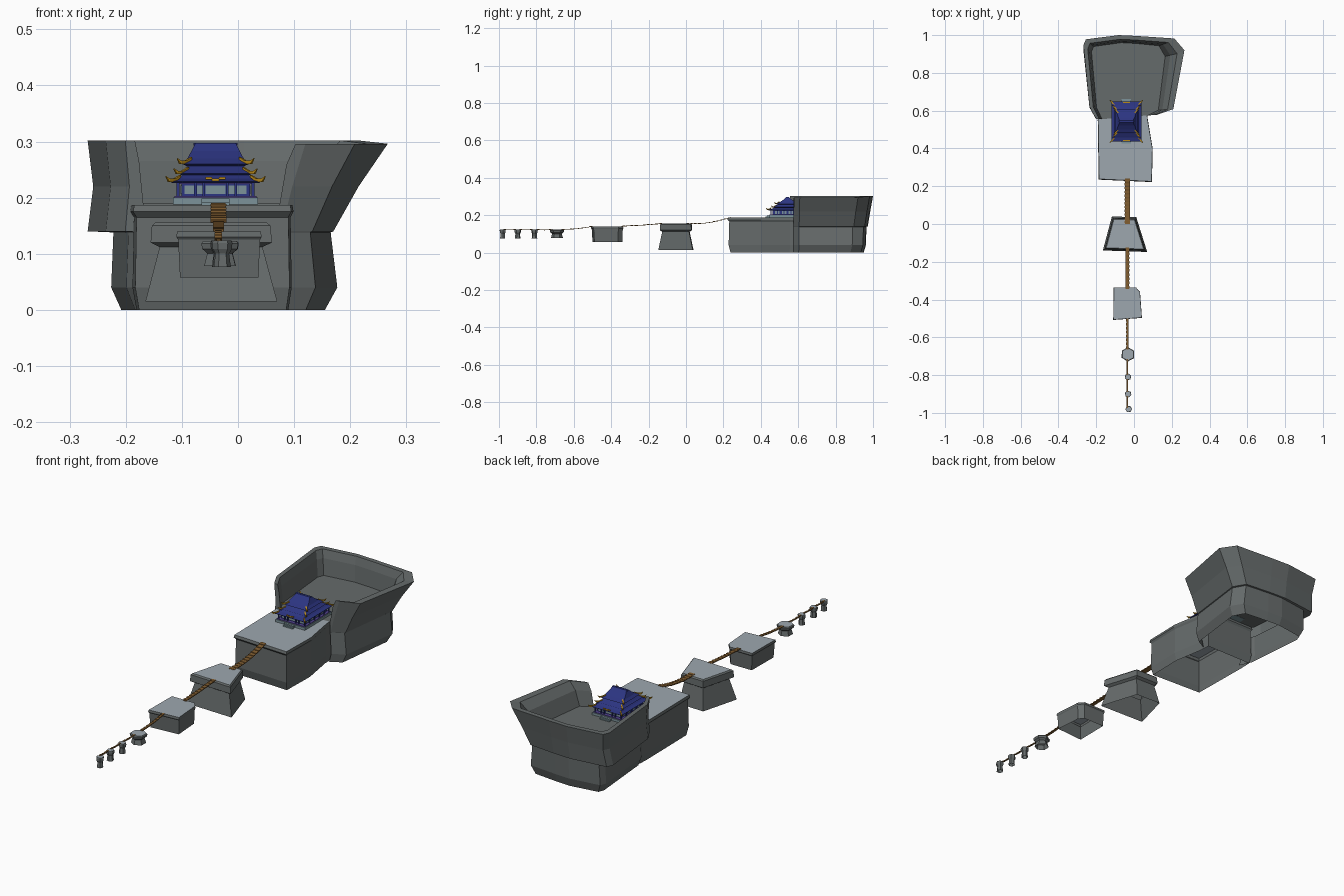
import bpy, bmesh, math
from mathutils import Vector

if "Cube" in bpy.data.objects:
    bpy.data.objects.remove(bpy.data.objects["Cube"])

def mat(name, c):
    m = bpy.data.materials.new(name)
    m.diffuse_color = (*c, 1)
    m.use_nodes = True
    m.node_tree.nodes["Principled BSDF"].inputs["Base Color"].default_value = m.diffuse_color
    return m

ROCK = mat("rock", (0.13, 0.145, 0.145))
TOP = mat("top_stone", (0.34, 0.39, 0.43))
NAVY = mat("navy", (0.025, 0.035, 0.22))
GOLD = mat("gold", (0.5, 0.26, 0.01))
PURPLE = mat("purple", (0.09, 0.06, 0.3))
STONE = mat("pale_stone", (0.2, 0.29, 0.32))
WOOD = mat("wood", (0.22, 0.11, 0.03))

def finish(name, bm, *mats):
    bmesh.ops.recalc_face_normals(bm, faces=bm.faces)
    me = bpy.data.meshes.new(name)
    bm.to_mesh(me)
    bm.free()
    for m in mats:
        me.materials.append(m)
    ob = bpy.data.objects.new(name, me)
    bpy.context.collection.objects.link(ob)
    return ob

def loft(bm, rings, closed=True):
    vs = [[bm.verts.new(p) for p in r] for r in rings]
    n = len(vs[0])
    for a, b in zip(vs, vs[1:]):
        for i in range(n if closed else n - 1):
            j = (i + 1) % n
            bm.faces.new((a[i], a[j], b[j], b[i]))
    return vs

def rock(name, outline, levels):
    # flat-topped rock, hollow below; levels are (scale, z) from the bottom up
    cx = sum(p[0] for p in outline) / len(outline)
    cy = sum(p[1] for p in outline) / len(outline)
    bm = bmesh.new()
    vs = loft(bm, [[(cx + (x - cx) * s, cy + (y - cy) * s, z) for x, y in outline]
                   for s, z in levels])
    bm.faces.new(vs[-1]).material_index = 1
    return finish(name, bm, ROCK, TOP)

def box(bm, c, s):
    vs = bmesh.ops.create_cube(bm, size=1)["verts"]
    for v in vs:
        v.co = Vector((v.co.x * s[0] + c[0], v.co.y * s[1] + c[1], v.co.z * s[2] + c[2]))

def boxes(name, items, m):
    bm = bmesh.new()
    for c, s in items:
        box(bm, c, s)
    return finish(name, bm, m)

# Main platform
rock("main_platform", [(-.187, .235), (.095, .222), (.099, .40), (.072, .56),
                       (.07, .61), (-.19, .61), (-.192, .55)],
     [(.93, 0), (.975, .04), (.96, .165), (1, .175), (.985, .187)])

# Horseshoe cliff: one outline lofted down outside and inside
shape = [(-.75, 0), (-.88, .15), (-1, .88), (-.95, .95), (-.3, 1),
         (.05, .99), (.8, .96), (1, .82), (.78, .12), (.45, .05)]
def ring(xl, xr, yb, z):
    return [(u * (xr if u > 0 else xl), .555 + v * (yb - .555), z) for u, v in shape]
bm = bmesh.new()
upper = loft(bm, [ring(.222, .165, .965, .138), ring(.268, .170, .972, .140),
                  ring(.258, .215, .985, .22), ring(.268, .267, 1, .302),
                  ring(.245, .228, .978, .302), ring(.235, .192, .968, .265),
                  ring(.225, .165, .96, .189)], closed=False)
for i in (0, -1):
    bm.faces.new([r[i] for r in upper])
bm.faces.new(upper[-1])
for i in (3, 4, 5):   # uneven rim on the right side
    for k in (7, 8, 9):
        upper[i][k].co.z -= .006
finish("cliff_wall", bm, ROCK)
bm = bmesh.new()
loft(bm, [ring(.208, .155, .95, 0), ring(.226, .177, .962, .04),
          ring(.222, .165, .965, .139)], closed=False)
finish("cliff_base", bm, ROCK)

# Stepping islands
rock("island_1", [(-.165, -.14), (.07, -.148), (.012, .036), (-.117, .04)],
     [(1, .015), (.78, .112), (.92, .12), (.9, .15), (.84, .156)])
rock("island_2", [(-.108, -.335), (.01, -.335), (.032, -.36), (.042, -.497), (-.11, -.508)],
     [(.92, .058), (.96, .125), (1, .13), (.98, .14)])
def small_rock(name, x, y, r, z0, z1, turn):
    o = [(x + r * math.cos(turn + i * math.pi / 3), y + r * math.sin(turn + i * math.pi / 3))
         for i in range(6)]
    h = z1 - z0
    rock(name, o, [(.85, z0), (.68, z0 + .5 * h), (.95, z0 + .68 * h), (1, z0 + .9 * h), (.9, z1)])
small_rock("island_3", -.032, -.69, .038, .078, .123, .5)
for i, (x, y) in enumerate([(-.032, -.81), (-.031, -.9), (-.028, -.98)]):
    small_rock(f"island_{i + 4}", x, y, .018, .076, .124, .3 + i * .4)

# Plank bridges, sagging between the rocks
def bridge(name, y0, z0, y1, z1, w, n, sag):
    def at(t):
        return Vector((-.035, y0 + (y1 - y0) * t, z0 + (z1 - z0) * t - 4 * sag * t * (1 - t) + .001))
    bm = bmesh.new()
    hw = w / 2
    rings = []
    for i in range(n + 1):
        p = at(i / n)
        rings.append([(p.x + a, p.y, p.z + b) for a, b in
                      ((-hw, -.002), (hw, -.002), (hw, .001), (-hw, .001))])
    vs = loft(bm, rings)
    bm.faces.new(vs[0])
    bm.faces.new(vs[-1])
    for i in range(n):
        p = at((i + .5) / n)
        box(bm, (p.x, p.y, p.z + .001), (w * 1.1, abs(y1 - y0) / n * .6, .003))
    finish(name, bm, WOOD)
bridge("bridge_1", .24, .188, .0, .155, .026, 12, .012)
bridge("bridge_2", -.125, .155, -.345, .141, .018, 10, .002)
bridge("bridge_3", -.50, .14, -.665, .123, .012, 8, .004)
bridge("bridge_4", -.715, .123, -.80, .124, .007, 4, .003)
bridge("bridge_5", -.82, .124, -.89, .124, .007, 4, .003)
bridge("bridge_6", -.91, .124, -.975, .124, .007, 4, .003)

# Temple base with steps front and back
CX, CY = -.04, .543
boxes("temple_base", [((CX, CY, .194), (.152, .2, .012))]
      + [((CX, CY + s * (.104 + .008 * k), .196 - .004 * k - .003), (.05, .012, .010 - .003 * k))
         for s in (-1, 1) for k in range(3)], STONE)
boxes("temple_walls", [((CX, CY, .213), (.122, .16, .027))], NAVY)
boxes("temple_trim", [((CX, CY, .2265), (.135, .175, .004)), ((CX, CY, .2015), (.146, .192, .003))], PURPLE)
# Windows, doors and the columns around the hall
wins = [((CX + dx, CY + s * .0805, .214), (w, .002, .015))
        for s in (-1, 1) for dx, w in ((-.047, .017), (0, .036), (.047, .017), (-.028, .012), (.028, .012))]
wins += [((CX + s * .0615, CY + k * .036, .214), (.002, .024, .015)) for s in (-1, 1) for k in (-1.5, -.5, .5, 1.5)]
boxes("windows", wins, STONE)
cols = [((CX + dx, CY + s * .089, .213), (.005, .005, .027))
        for s in (-1, 1) for dx in (-.067, -.036, -.021, .021, .036, .067)]
cols += [((CX + s * .067, CY + k * .036, .213), (.005, .005, .027)) for s in (-1, 1) for k in (-1.5, -.5, .5, 1.5)]
boxes("columns", cols, NAVY)

# Three roof tiers, concave hips; sections are (half x, half y, z)
def roof(name, sections):
    bm = bmesh.new()
    vs = loft(bm, [[(CX + sx * a, CY + sy * b, z) for sx, sy in ((-1, -1), (1, -1), (1, 1), (-1, 1))]
                   for a, b, z in sections])
    bm.faces.new(vs[0])
    bm.faces.new(vs[-1])
    return finish(name, bm, NAVY)
roof("lower_roof", [(.078, .102, .226), (.08, .105, .229), (.066, .085, .234), (.056, .068, .243)])
roof("middle_roof", [(.056, .066, .238), (.066, .078, .243), (.058, .066, .249), (.05, .052, .257)])
roof("upper_roof", [(.048, .05, .255), (.06, .062, .260), (.05, .042, .270), (.043, .022, .283), (.036, .006, .297)])
boxes("roof_ridge", [((CX, CY, .295), (.078, .008, .005))], NAVY)

# Upturned gold hips at every corner
def hips(name, a, b, z, s):
    bm = bmesh.new()
    for sx in (-1, 1):
        for sy in (-1, 1):
            rings = []
            for d, h, r in ((-1.6, .55, .0022), (-.6, .05, .003), (.3, .05, .003), (.8, .5, .0008)):
                p = Vector((CX + sx * (a + d * s * .7), CY + sy * (b + d * s * .7), z + h * s))
                side = Vector((sx, -sy, 0)).normalized() * r
                up = Vector((0, 0, r))
                rings.append([p - side - up, p + side - up, p + side + up, p - side + up])
            vs = loft(bm, rings)
            bm.faces.new(vs[0])
            bm.faces.new(vs[-1])
    finish(name, bm, GOLD)
hips("lower_hips", .08, .105, .230, .015)
hips("middle_hips", .066, .078, .244, .015)
hips("upper_hips", .06, .062, .262, .015)

# Gold ornament over the front and back doors
boxes("door_ornaments", [((CX + dx, CY + s * .1, .232 + abs(dx) * .2), (.012, .006, .004))
                         for s in (-1, 1) for dx in (-.012, 0, .012)], GOLD)
